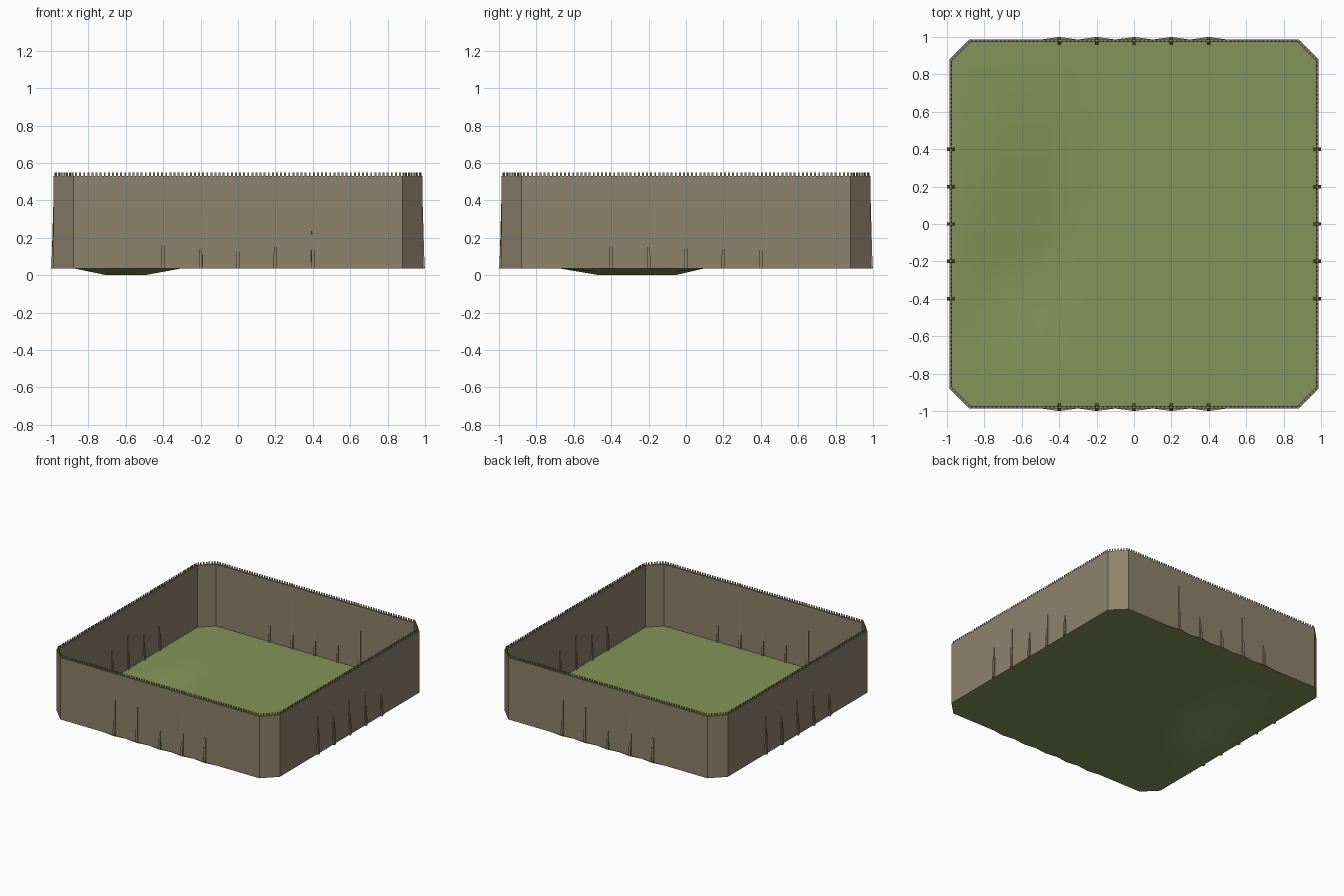
import bpy, bmesh, math
from mathutils import Vector, Matrix

if "Cube" in bpy.data.objects:
    bpy.data.objects.remove(bpy.data.objects["Cube"])

Z0, Z1, Z2 = 0.037, 0.53, 0.55      # floor level, wall top, stake top
OUT, INN, CH = 0.986, 0.972, 0.88   # outer / inner wall distance, corner cut start


def material(name, rgb):
    m = bpy.data.materials.new(name)
    m.diffuse_color = (*rgb, 1)
    m.use_nodes = True
    m.node_tree.nodes["Principled BSDF"].inputs["Base Color"].default_value = m.diffuse_color
    return m


STONE = material("wall brown", (0.27, 0.228, 0.147))
GRASS = material("grass green", (0.235, 0.292, 0.1))


def finish(bm, name, mat, smooth=False, normals=True):
    if normals:
        bmesh.ops.recalc_face_normals(bm, faces=bm.faces[:])
    me = bpy.data.meshes.new(name)
    bm.to_mesh(me)
    bm.free()
    me.materials.append(mat)
    for p in me.polygons:
        p.use_smooth = smooth
    ob = bpy.data.objects.new(name, me)
    bpy.context.collection.objects.link(ob)
    return ob


def octagon(d, c):
    return [(-c, -d), (c, -d), (d, -c), (d, c), (c, d), (-c, d), (-d, c), (-d, -c)]


# Wall: closed ring with cut corners
bm = bmesh.new()
rings = []
for d, c, z in ((OUT, CH, Z0), (OUT, CH, Z1), (INN, CH - 0.006, Z1), (INN, CH - 0.006, Z0)):
    rings.append([bm.verts.new((x, y, z)) for x, y in octagon(d, c)])
for r in range(4):
    a, b = rings[r], rings[(r + 1) % 4]
    for i in range(8):
        j = (i + 1) % 8
        bm.faces.new((a[i], a[j], b[j], b[i]))
finish(bm, "wall", STONE)

# Row of small stakes along the wall top
bm = bmesh.new()
mid = octagon((OUT + INN) / 2, CH - 0.003)
for i in range(8):
    a, b = Vector(mid[i]), Vector(mid[(i + 1) % 8])
    d = b - a
    n = max(2, round(d.length / 0.022))
    rot = Matrix.Rotation(math.atan2(d.y, d.x), 4, 'Z')
    for k in range(n):
        p = a + d * ((k + 0.5) / n)
        mat = (Matrix.Translation((p.x, p.y, (Z1 + Z2) / 2)) @ rot
               @ Matrix.Diagonal((0.01, 0.005, Z2 - Z1, 1)))
        bmesh.ops.create_cube(bm, size=1, matrix=mat)
finish(bm, "top_stakes", STONE)


# Tapered buttresses, outside and inside, on each side
def buttress(bm, t, height, base, reach, rot):
    w = 0.009
    vs = []
    for s in (-w, w):
        for y, z in ((base, Z0), (base + reach, Z0), (base + reach * 0.75, Z0 + 0.07),
                     (base + reach * 0.15, Z0 + height), (base, Z0 + height)):
            k = 0.5 if z > Z0 + 0.1 else 1
            vs.append(bm.verts.new(rot @ Vector((t + s * k, -y, z))))
    bm.faces.new(vs[:5])
    bm.faces.new(vs[5:])
    for i in range(5):
        j = (i + 1) % 5
        bm.faces.new((vs[i], vs[j], vs[j + 5], vs[i + 5]))


outer = ((0.37, 0.28, 0.18, 0.33, 0.245), (0.35, 0.32, 0.28, 0.26, 0.23))
inner = ((0.30, 0.17, 0.21, 0.36, 0.13), (0.27, 0.28, 0.28, 0.28, 0.25))
for side, name in enumerate(("front", "right", "back", "left")):
    rot = Matrix.Rotation(side * math.pi / 2, 3, 'Z')
    bm = bmesh.new()
    for i in range(5):
        t = -0.4 + 0.2 * i
        buttress(bm, t, outer[side % 2][i], OUT - 0.001, 0.014, rot)
        buttress(bm, t, inner[side % 2][i], INN + 0.001, -0.012, rot)
    finish(bm, name + "_buttresses", STONE)

# Ground sheet: shallow dip on the left, small scallops on front and back edges
xs = [-OUT, -CH, -0.7] + [round(-0.5 + 0.1 * i, 2) for i in range(11)] + [CH, OUT]
ys = [-OUT, -CH, -0.68, -0.46, -0.06, 0.1, CH, OUT]
bm = bmesh.new()
grid = {}
for i, x in enumerate(xs):
    for j, y in enumerate(ys):
        if abs(x) == OUT and abs(y) == OUT:
            continue
        z = Z0
        if y in (-0.46, -0.06):
            z = {-0.7: 0.0, -0.5: 0.0, -0.4: Z0 / 2}.get(x, Z0)
        yy = y
        if abs(y) == OUT and abs(x) < 0.45 and round(x * 10) % 2 == 0:
            yy = math.copysign(1.0, y)
        grid[i, j] = bm.verts.new((x, yy, z))
for i in range(len(xs) - 1):
    for j in range(len(ys) - 1):
        keys = ((i, j), (i + 1, j), (i + 1, j + 1), (i, j + 1))
        bm.faces.new([grid[k] for k in keys if k in grid])
finish(bm, "ground", GRASS, smooth=True, normals=False)

# Sit the lowest point exactly on z = 0
low = min(v.co.z for o in bpy.data.objects for v in o.data.vertices)
for o in bpy.data.objects:
    o.location.z -= low
